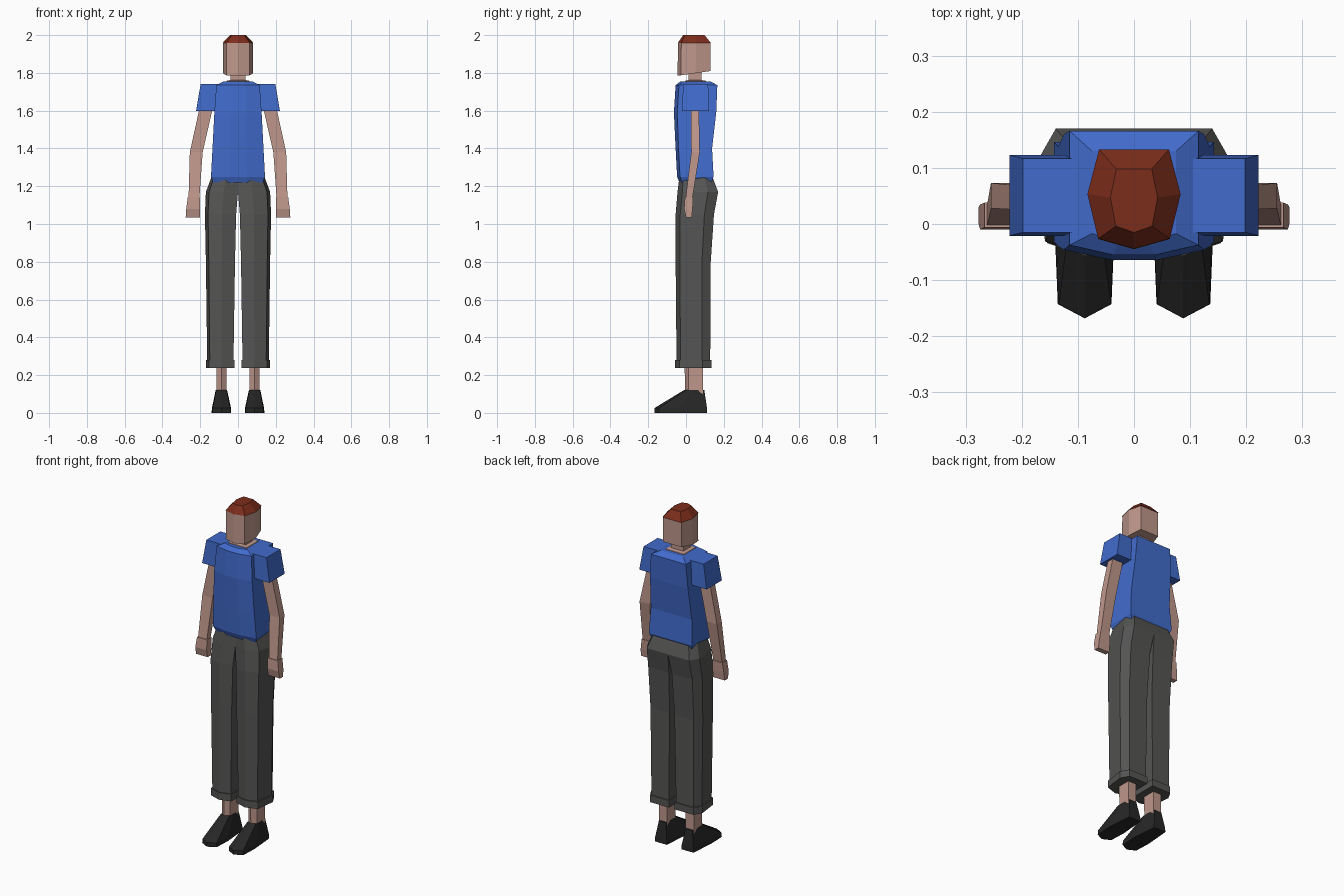
import bpy

SKIN = ("skin", (0.52, 0.31, 0.26, 1))
BLUE = ("shirt_blue", (0.053, 0.147, 0.6, 1))
GREY = ("trouser_grey", (0.09, 0.09, 0.088, 1))
BLACK = ("shoe_black", (0.02, 0.02, 0.02, 1))
HAIR = ("hair_red", (0.2, 0.026, 0.011, 1))


def material(spec):
    mat = bpy.data.materials.get(spec[0]) or bpy.data.materials.new(spec[0])
    mat.diffuse_color = spec[1]
    return mat


def loft(name, color, shape, levels):
    """Stack a unit section, fitted to (z, x0, x1, y0, y1[, z tilt]) levels, mirrored in x."""
    n, verts, faces = len(shape), [], []
    for z, x0, x1, y0, y1, *tilt in levels:
        t = tilt[0] if tilt else 0
        verts += [(x0 + u * (x1 - x0), y0 + v * (y1 - y0), z + t * v) for u, v in shape]
    for k in range(len(levels) - 1):
        for i in range(n):
            j = (i + 1) % n
            f = (k * n + i, k * n + j, k * n + n + j, k * n + n + i)
            if any(abs(verts[q][0]) > 1e-6 for q in f):   # no walls on the mirror plane
                faces.append(f)
    faces.append(tuple(reversed(range(n))))
    faces.append(tuple(range(len(verts) - n, len(verts))))
    mesh = bpy.data.meshes.new(name)
    mesh.from_pydata(verts, [], faces)
    mesh.materials.append(material(color))
    obj = bpy.data.objects.new(name, mesh)
    bpy.context.collection.objects.link(obj)
    obj.modifiers.new("Mirror", 'MIRROR')
    return obj


# Unit sections, counter-clockwise
BOX = [(0, 0), (1, 0), (1, 1), (0, 1)]
HEAD = [(0, 0), (0.77, 0.1), (1, 0.55), (0.75, 1), (0, 1)]
TORSO = [(0, 0), (0.33, 0), (1, 0.08), (1, 1), (0, 1)]
LEG = [(0, 0.1), (0.45, 0), (0.9, 0.12), (1, 0.75), (0.82, 1), (0, 1)]
ANKLE = [(0, 0.2), (0.5, 0), (1, 0.2), (1, 1), (0, 1)]
SHOE = [(0.5, 0), (0.96, 0.09), (1, 0.45), (0.88, 1), (0.12, 1), (0, 0.45), (0.04, 0.09)]

# Head, hair and neck
loft("head", SKIN, HEAD, [(1.785, 0, 0.08, -0.045, 0.13, 0.025),
                          (1.957, 0, 0.08, -0.042, 0.13)])
loft("hair", HAIR, HEAD, [(1.957, 0, 0.083, -0.044, 0.133),
                          (2.0, 0, 0.042, -0.015, 0.098)])
loft("neck", SKIN, BOX, [(1.74, 0, 0.07, -0.01, 0.11),
                         (1.758, 0, 0.06, -0.005, 0.105),
                         (1.762, 0, 0.04, 0.013, 0.083),
                         (1.82, 0, 0.04, 0.013, 0.083)])

# Shirt body and short sleeves
loft("shirt", BLUE, TORSO, [(1.22, 0, 0.13, -0.035, 0.135),
                            (1.25, 0, 0.143, -0.047, 0.146),
                            (1.4, 0, 0.135, -0.055, 0.138),
                            (1.59, 0, 0.125, -0.064, 0.16),
                            (1.735, 0, 0.115, -0.055, 0.166),
                            (1.755, 0, 0.075, -0.03, 0.13)])
loft("sleeve", BLUE, BOX, [(1.598, 0.11, 0.222, -0.021, 0.123),
                           (1.74, 0.1, 0.198, -0.015, 0.117, 0)])

# Arms and hands
loft("arm", SKIN, BOX, [(1.13, 0.205, 0.262, -0.003, 0.033),
                        (1.38, 0.187, 0.255, 0.028, 0.073),
                        (1.63, 0.13, 0.2, 0.025, 0.068)])
loft("hand", SKIN, BOX, [(1.035, 0.2, 0.277, 0.0, 0.03),
                         (1.08, 0.2, 0.274, -0.01, 0.035),
                         (1.14, 0.2, 0.266, -0.006, 0.038)])

# Trousers with turned-up cuffs
loft("trousers", GREY, LEG, [(0.27, 0.024, 0.163, -0.05, 0.128),
                             (0.8, 0.016, 0.17, -0.055, 0.131),
                             (1.05, 0.01, 0.175, -0.055, 0.148),
                             (1.17, 0, 0.17, -0.045, 0.17),
                             (1.25, 0, 0.14, -0.035, 0.14)])
loft("trouser_cuff", GREY, LEG, [(0.238, 0.018, 0.17, -0.057, 0.134),
                                 (0.28, 0.018, 0.17, -0.057, 0.134)])

# Ankles and shoes
loft("ankle", SKIN, ANKLE, [(0.1, 0.061, 0.115, -0.005, 0.09),
                            (0.3, 0.061, 0.115, -0.008, 0.09)])
loft("shoe", BLACK, SHOE, [(0, 0.036, 0.14, -0.168, 0.112),
                           (0.025, 0.037, 0.138, -0.168, 0.111),
                           (0.122, 0.058, 0.118, -0.008, 0.097)])
